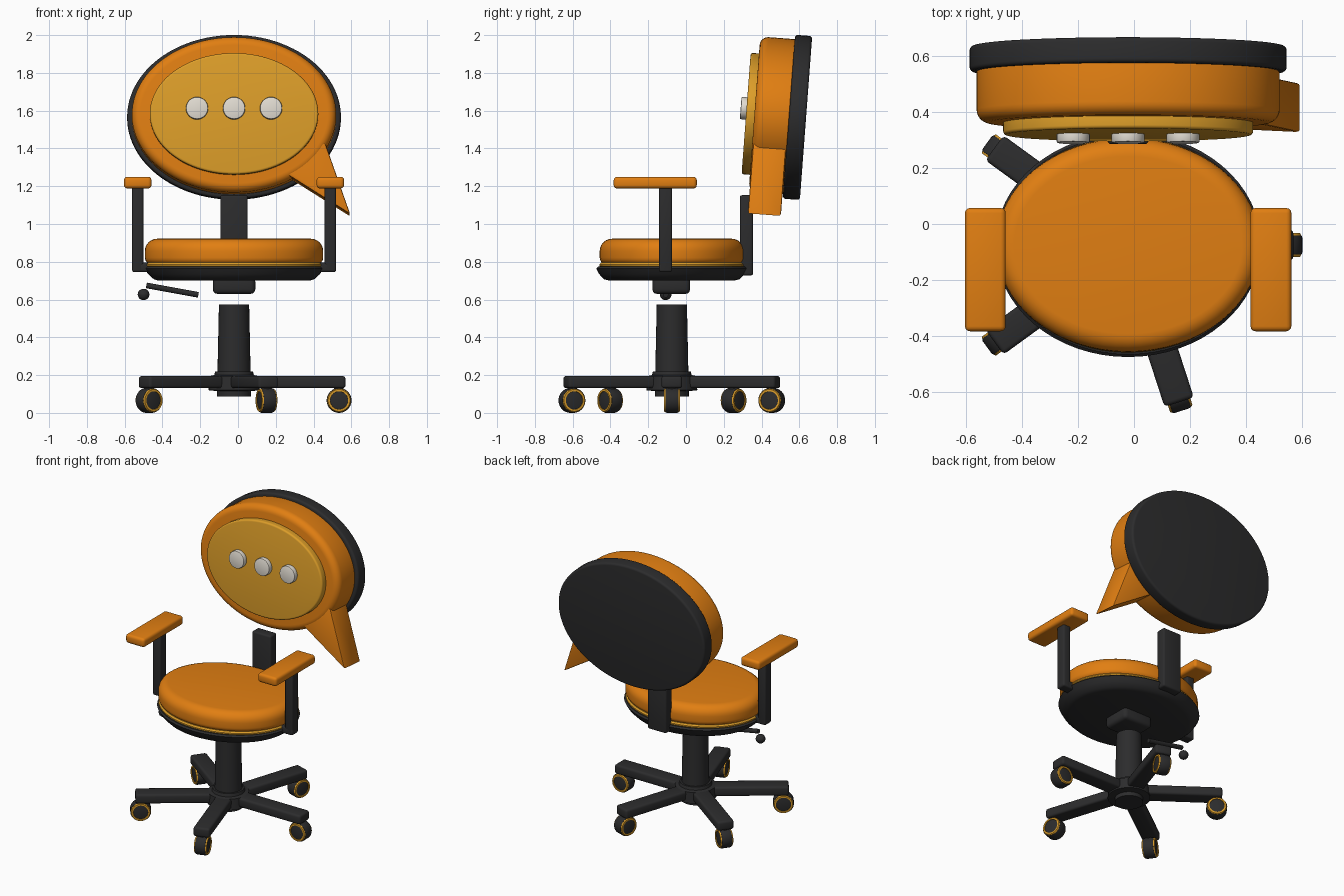
import bpy, bmesh, math
from mathutils import Matrix, Vector

if "Cube" in bpy.data.objects:
    bpy.data.objects.remove(bpy.data.objects["Cube"], do_unlink=True)

CX, CY = -0.021, -0.075          # axis of the seat and column


def material(name, rgb):
    m = bpy.data.materials.new(name)
    m.use_nodes = True
    m.diffuse_color = (*rgb, 1)
    bsdf = next(n for n in m.node_tree.nodes if n.type == 'BSDF_PRINCIPLED')
    bsdf.inputs["Base Color"].default_value = (*rgb, 1)
    bsdf.inputs["Roughness"].default_value = 0.6
    return m


ORANGE = material("orange", (0.75, 0.21, 0.006))
YELLOW = material("golden_yellow", (0.72, 0.34, 0.022))
BLACK = material("charcoal", (0.025, 0.025, 0.026))
WHITE = material("off_white", (0.75, 0.71, 0.64))


def finish(name, bm, mat, matrix):
    bmesh.ops.recalc_face_normals(bm, faces=bm.faces)
    me = bpy.data.meshes.new(name)
    bm.to_mesh(me)
    bm.free()
    me.materials.append(mat)
    ob = bpy.data.objects.new(name, me)
    bpy.context.collection.objects.link(ob)
    ob.matrix_world = matrix
    bpy.ops.object.select_all(action='DESELECT')
    ob.select_set(True)
    bpy.context.view_layer.objects.active = ob
    bpy.ops.object.shade_smooth_by_angle(angle=math.radians(35))
    return ob


def at(x, y, z):
    return Matrix.Translation((x, y, z))


def rot(deg, axis):
    return Matrix.Rotation(math.radians(deg), 4, axis)


def loft(name, rings, mat, matrix, sides=64, hollow=False):
    """Stack of ellipses (rx, ry, height), capped or closed into a ring."""
    bm = bmesh.new()
    loops = []
    for rx, ry, h in rings:
        angles = [math.tau * i / sides for i in range(sides)]
        loops.append([bm.verts.new((rx * math.cos(a), ry * math.sin(a), h)) for a in angles])
    pairs = list(zip(loops, loops[1:]))
    if hollow:
        pairs.append((loops[-1], loops[0]))
    else:
        bm.faces.new(loops[0])
        bm.faces.new(loops[-1])
    for a, b in pairs:
        for i in range(sides):
            j = (i + 1) % sides
            bm.faces.new((a[i], a[j], b[j], b[i]))
    return finish(name, bm, mat, matrix)


def rounded_disc(name, rx, ry, h0, h1, r0, r1, mat, matrix, sides=64, steps=4):
    """Elliptical slab with rounded rims of radius r0 (low) and r1 (high)."""
    rings = []
    quarter = [math.pi / 2 * i / steps for i in range(steps + 1)]
    for t in quarter:
        inset = r0 * (1 - math.sin(t))
        rings.append((rx - inset, ry - inset, h0 + r0 * (1 - math.cos(t))))
    for t in quarter:
        inset = r1 * (1 - math.cos(t))
        rings.append((rx - inset, ry - inset, h1 - r1 * (1 - math.sin(t))))
    return loft(name, rings, mat, matrix, sides)


def box(name, size, mat, matrix, bevel=0.015):
    bm = bmesh.new()
    bmesh.ops.create_cube(bm, size=1)
    bmesh.ops.scale(bm, vec=size, verts=bm.verts)
    bmesh.ops.bevel(bm, geom=bm.edges[:], offset=bevel, segments=3, profile=0.5, affect='EDGES')
    return finish(name, bm, mat, matrix)


def prism(name, points, y0, y1, mat, matrix, bevel):
    """Outline in x and z, extruded along y."""
    bm = bmesh.new()
    face = bm.faces.new([bm.verts.new((x, y0, z)) for x, z in points])
    new = bmesh.ops.extrude_face_region(bm, geom=[face])["geom"]
    moved = [v for v in new if isinstance(v, bmesh.types.BMVert)]
    bmesh.ops.translate(bm, vec=(0, y1 - y0, 0), verts=moved)
    bmesh.ops.bevel(bm, geom=bm.edges[:], offset=bevel, segments=2, profile=0.5, affect='EDGES')
    return finish(name, bm, mat, matrix)


# Five-spoke base with casters
axis = at(CX, CY, 0)
for n in range(5):
    spoke = axis @ rot(72 * n, 'Z')
    box(f"base_leg_{n}", (0.55, 0.11, 0.065), BLACK, spoke @ at(0.315, 0, 0.163))
    loft(f"caster_stem_{n}", [(0.025, 0.025, 0.06), (0.025, 0.025, 0.15)], BLACK,
         spoke @ at(0.555, 0, 0), 16)
    wheel = spoke @ at(0.556, 0, 0.066) @ rot(90, 'X')
    rounded_disc(f"caster_wheel_{n}", 0.066, 0.066, -0.037, 0.037, 0.01, 0.01, BLACK, wheel, 32, 2)
    for side, s in (("a", 1), ("b", -1)):
        loft(f"caster_ring_{side}_{n}",
             [(r, r, s * h) for r, h in ((0.046, 0.03), (0.063, 0.026), (0.062, 0.036),
                                         (0.058, 0.042), (0.048, 0.042))],
             YELLOW, wheel, 32, hollow=True)

# Hub and column
loft("base_hub", [(r, r, z) for r, z in ((0.09, 0.088), (0.09, 0.115), (0.135, 0.12), (0.13, 0.195),
                                         (0.105, 0.2), (0.1, 0.22))], BLACK, axis, 32)
loft("column", [(0.088, 0.088, 0.2), (0.08, 0.08, 0.575)], BLACK, axis, 32)

# Tilt mechanism and height lever
box("tilt_mechanism", (0.225, 0.2, 0.09), BLACK, at(CX, CY - 0.003, 0.675), 0.025)
start, end = Vector((-0.21, -0.108, 0.625)), Vector((-0.485, -0.108, 0.675))
aim = (end - start).to_track_quat('Z', 'Y').to_matrix().to_4x4()
loft("lever_rod", [(0.015, 0.015, 0), (0.015, 0.015, (end - start).length)], BLACK,
     Matrix.Translation(start) @ aim, 16)
rounded_disc("lever_knob", 0.031, 0.031, -0.03, 0.03, 0.03, 0.03, BLACK,
             at(-0.5, -0.108, 0.627), 24, 5)

# Seat: shell, piping and cushion
loft("seat_shell", [(0.40, 0.33, 0.70), (0.425, 0.36, 0.708), (0.455, 0.385, 0.735),
                    (0.475, 0.4, 0.765), (0.465, 0.39, 0.775)], BLACK, axis)
loft("seat_piping", [(0.46, 0.375, 0.77), (0.468, 0.384, 0.778), (0.468, 0.384, 0.786),
                     (0.46, 0.375, 0.795)], YELLOW, axis)
rounded_disc("seat_cushion", 0.472, 0.382, 0.787, 0.922, 0.035, 0.065, ORANGE, axis, 64, 6)

# Armrests
for side, s in (("left", 1), ("right", -1)):
    x = CX + s * 0.51
    box(f"{side}_arm_pad", (0.146, 0.44, 0.062), ORANGE, at(x, -0.163, 1.219), 0.018)
    box(f"{side}_arm_post", (0.06, 0.07, 0.46), BLACK, at(x, -0.108, 0.975), 0.012)
    box(f"{side}_arm_bracket", (0.14, 0.07, 0.05), BLACK, at(x - s * 0.04, -0.108, 0.77), 0.012)

# Back support
box("back_post", (0.145, 0.07, 0.425), BLACK, at(CX, 0.32, 0.94), 0.012)
box("back_bracket", (0.145, 0.2, 0.045), BLACK, at(CX, 0.24, 0.752), 0.012)

# Speech-bubble backrest, leaning back slightly
back = at(CX, 0.45, 1.575) @ rot(-4.3, 'X')
facing = back @ rot(90, 'X')
rounded_disc("backrest_shell", 0.566, 0.435, -0.186, -0.095, 0.015, 0.015, BLACK, facing, 96)
rounded_disc("backrest_cushion", 0.541, 0.412, -0.1, 0.088, 0.01, 0.045, ORANGE, facing, 96, 6)
prism("backrest_tail", [(0.36, -0.06), (0.485, -0.16), (0.615, -0.53), (0.29, -0.325), (0.18, -0.24)],
      -0.083, 0.092, ORANGE, back, 0.008)
rounded_disc("backrest_panel", 0.446, 0.322, 0.07, 0.132, 0.005, 0.012, YELLOW, facing, 96)
for n in (-1, 0, 1):
    rounded_disc(f"panel_dot_{n + 2}", 0.059, 0.059, 0.12, 0.163, 0.004, 0.006, WHITE,
                 facing @ at(n * 0.196, 0.027, 0), 32, 2)
